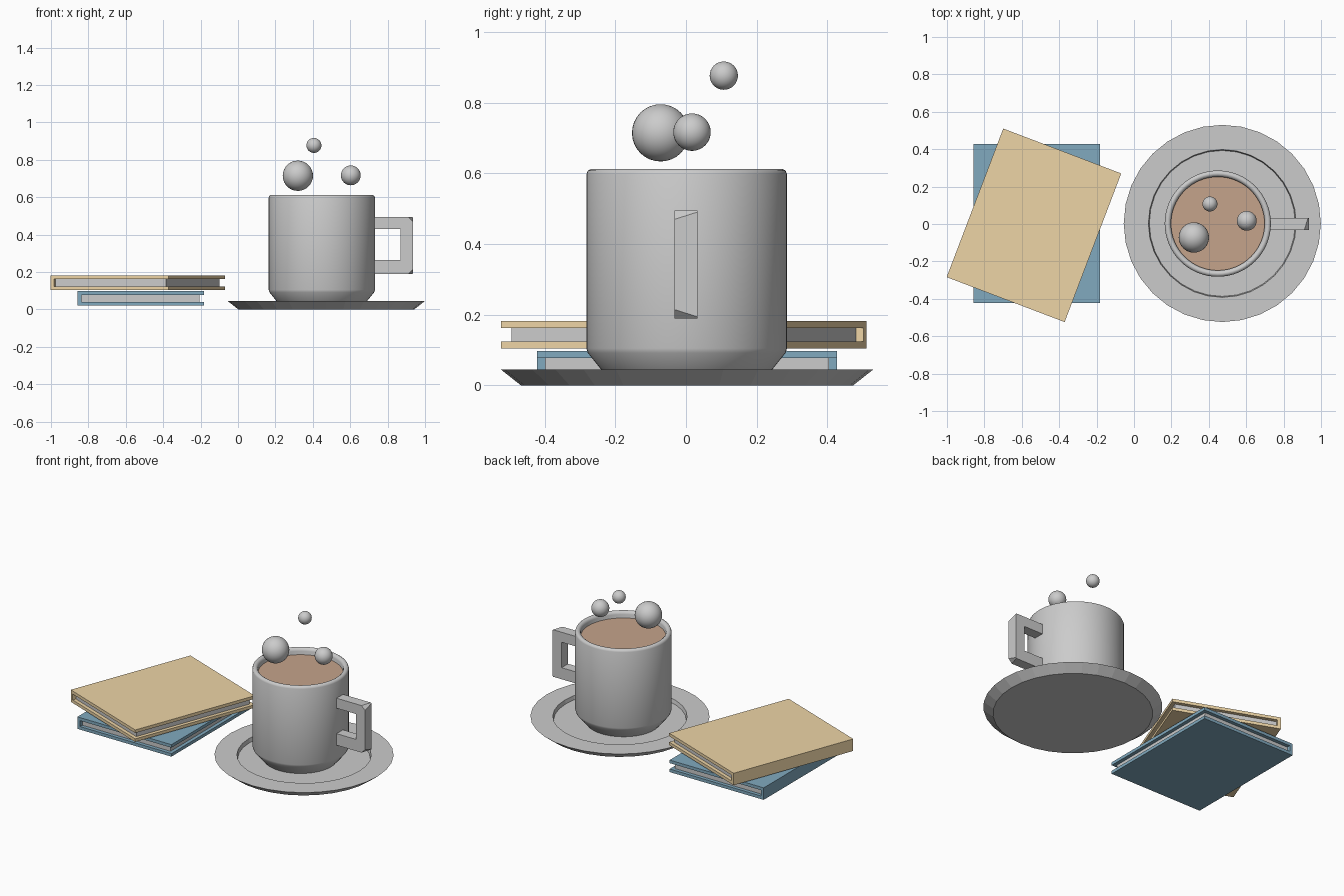
import bpy, bmesh
from math import cos, sin, pi, radians
from mathutils import Matrix

if "Cube" in bpy.data.objects:
    bpy.data.objects.remove(bpy.data.objects["Cube"])


def material(name, rgb):
    m = bpy.data.materials.new(name)
    m.diffuse_color = (*rgb, 1)
    m.use_nodes = True
    m.node_tree.nodes["Principled BSDF"].inputs["Base Color"].default_value = m.diffuse_color
    return m


def finish(name, bm, mat=None, smooth=None):
    bmesh.ops.recalc_face_normals(bm, faces=bm.faces)
    me = bpy.data.meshes.new(name)
    bm.to_mesh(me)
    bm.free()
    ob = bpy.data.objects.new(name, me)
    bpy.context.collection.objects.link(ob)
    if mat:
        me.materials.append(mat)
    if smooth:
        bpy.ops.object.select_all(action='DESELECT')
        ob.select_set(True)
        bpy.context.view_layer.objects.active = ob
        bpy.ops.object.shade_smooth_by_angle(angle=radians(smooth))
    return ob


def lathe(name, profile, center, sides, mat=None, smooth=None):
    """Revolve (radius, z) points; the first and last rings are capped."""
    bm = bmesh.new()
    rings = []
    for r, z in profile:
        rings.append([bm.verts.new((center[0] + r * cos(2 * pi * i / sides),
                                    center[1] + r * sin(2 * pi * i / sides), z))
                      for i in range(sides)])
    for a, b in zip(rings, rings[1:]):
        for i in range(sides):
            j = (i + 1) % sides
            bm.faces.new((a[i], a[j], b[j], b[i]))
    bm.faces.new(rings[0])
    if len(rings) > 1:
        bm.faces.new(rings[-1])
    return finish(name, bm, mat, smooth)


def extrude_outline(name, front, back, y0, y1, smooth=None):
    """Solid between two (x, z) outlines with matching point counts."""
    bm = bmesh.new()
    f = [bm.verts.new((x, y0, z)) for x, z in front]
    b = [bm.verts.new((x, y1, z)) for x, z in back]
    n = len(f)
    bm.faces.new(f)
    bm.faces.new(b)
    for i in range(n):
        j = (i + 1) % n
        bm.faces.new((f[i], f[j], b[j], b[i]))
    return finish(name, bm, None, smooth)


W, D, H = 0.675, 0.85, 0.078   # book size
T = 0.02                       # cover thickness
INSET = 0.023


def book(name, mat, x, y, z, angle):
    place = Matrix.Translation((x, y, z)) @ Matrix.Rotation(radians(angle), 4, 'Z')
    # cover: C-shaped section with the spine on the left
    l, r = -W / 2, W / 2
    section = [(l, 0), (r, 0), (r, T), (l + T, T),
               (l + T, H - T), (r, H - T), (r, H), (l, H)]
    cover = extrude_outline(name + "_cover", section, section, -D / 2, D / 2)
    cover.data.materials.append(mat)
    cover.matrix_world = place
    # page block, set back from the three open edges
    bm = bmesh.new()
    bmesh.ops.create_cube(bm, size=1)
    bmesh.ops.scale(bm, vec=(W - T - INSET, D - 2 * INSET, H - 2 * T), verts=bm.verts)
    bmesh.ops.translate(bm, vec=((T - INSET) / 2, 0, H / 2), verts=bm.verts)
    finish(name + "_pages", bm).matrix_world = place


# books
book("lower_book", material("blue_cover", (0.22, 0.40, 0.52)), -0.52, 0.003, 0.02, 0)
book("upper_book", material("tan_cover", (0.85, 0.66, 0.38)), -0.535, -0.007, 0.104, -20.85)

# saucer with a sunken centre
lathe("saucer", [(0.47, 0), (0.527, 0.045), (0.395, 0.045), (0.39, 0.02)],
      (0.472, 0.003), 32)

# cup body: chamfered foot, straight wall, rounded rim, hollow inside
CUP = (0.448, 0.002)
lathe("cup", [(0.22, 0.02), (0.243, 0.046), (0.28, 0.092), (0.284, 0.105),
              (0.284, 0.598), (0.28, 0.608), (0.271, 0.613), (0.262, 0.612),
              (0.254, 0.606), (0.25, 0.595), (0.25, 0.10), (0.22, 0.06)],
      CUP, 64, smooth=40)

# drink surface
lathe("drink", [(0.251, 0.572)], CUP, 64, material("drink_brown", (0.56, 0.37, 0.26)))

# handle: squared loop, outer corners clipped on the front side
def handle_outline(c):
    return [(0.715, 0.495), (0.935 - c, 0.495), (0.935, 0.495 - c),
            (0.935, 0.19 + c), (0.935 - c, 0.19), (0.715, 0.19),
            (0.715, 0.265), (0.87, 0.265), (0.87, 0.43), (0.715, 0.43)]

extrude_outline("cup_handle", handle_outline(0.025), handle_outline(0.004),
                -0.033, 0.033, smooth=30)

# steam puffs
for i, (x, y, z, r) in enumerate([(0.32, -0.072, 0.715, 0.081),
                                  (0.603, 0.017, 0.717, 0.053),
                                  (0.406, 0.107, 0.877, 0.04)]):
    bm = bmesh.new()
    bmesh.ops.create_uvsphere(bm, u_segments=32, v_segments=16, radius=r)
    finish(f"steam_puff_{i + 1}", bm, smooth=60).location = (x, y, z)
